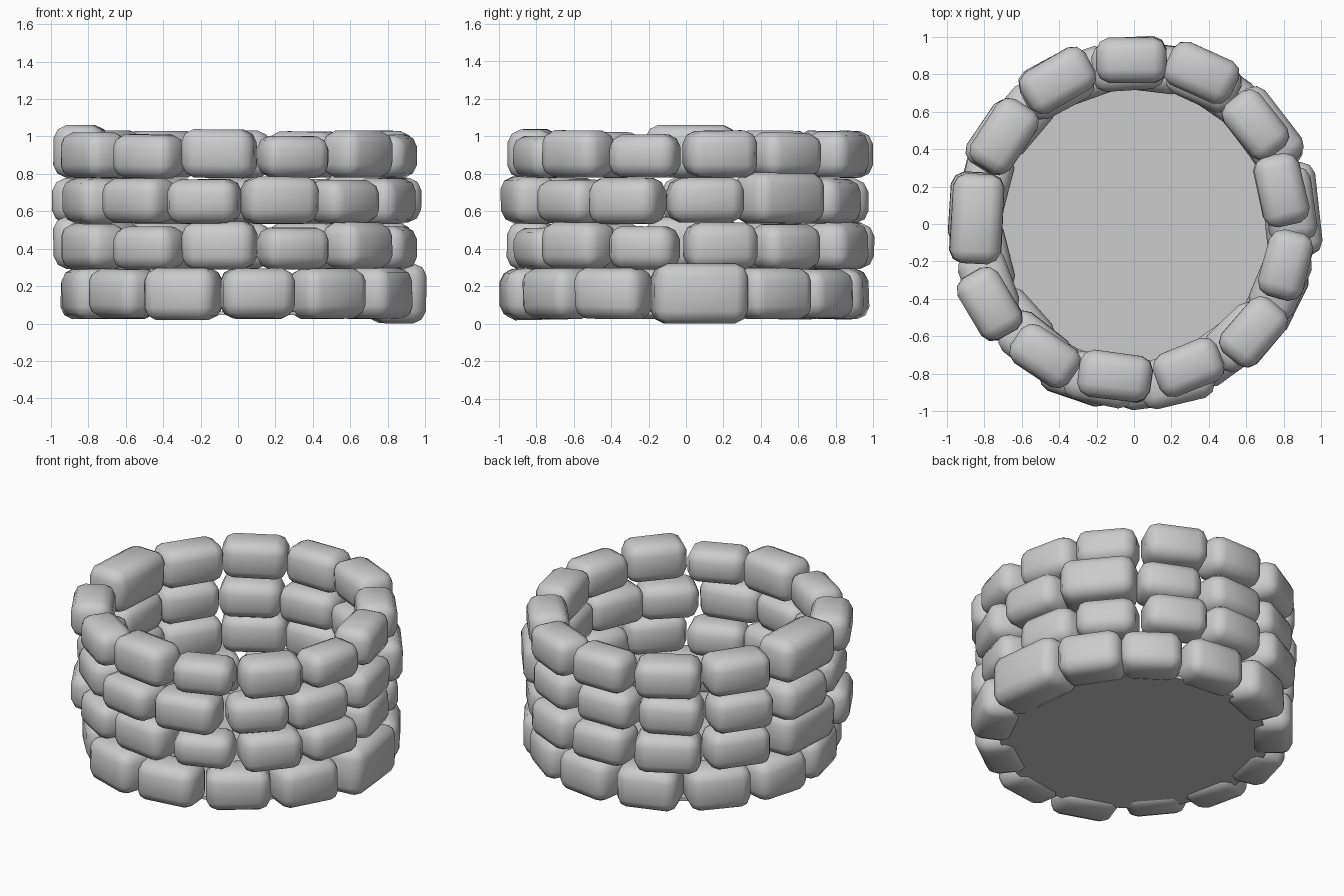
import bpy, bmesh, math, random
from mathutils import Matrix, Vector

if "Cube" in bpy.data.objects:
    bpy.data.objects.remove(bpy.data.objects["Cube"])

random.seed(4)


def stone(name, angle, length, radius, base, height, depth):
    """Rounded, slightly irregular block set tangentially on the ring."""
    bm = bmesh.new()
    bmesh.ops.create_cube(bm, size=1)
    for v in bm.verts:
        v.co = Vector((v.co.x * depth, v.co.y * length, v.co.z * height))
        v.co += Vector([random.uniform(-.006, .006) for _ in range(3)])
    bmesh.ops.bevel(bm, geom=bm.edges[:], offset=.068, segments=2,
                    profile=.45, affect='EDGES')
    a = math.radians(angle)
    bm.transform(Matrix.Translation((radius * math.cos(a), radius * math.sin(a),
                                     base + height / 2))
                 @ Matrix.Rotation(a + random.uniform(-.03, .03), 4, 'Z'))
    for f in bm.faces:
        f.smooth = True
    me = bpy.data.meshes.new(name)
    bm.to_mesh(me)
    bm.free()
    ob = bpy.data.objects.new(name, me)
    bpy.context.collection.objects.link(ob)


# Bottom course: angle, length, radius
bottom = [(5, .50, .845), (33, .40, .85), (57, .37, .85), (83, .38, .84),
          (110, .39, .84), (138, .39, .83), (165, .38, .82), (193, .38, .81),
          (221, .37, .81), (250, .40, .86), (277, .385, .86), (305, .39, .83),
          (333, .40, .85)]
# Third course: angle, length, radius
third = [(7, .40, .84), (36, .46, .85), (64, .38, .85), (92, .385, .84),
         (119, .38, .84), (147, .39, .85), (175, .40, .86), (203, .38, .84),
         (231, .385, .84), (258, .38, .85), (285, .40, .86), (313, .37, .83),
         (338, .39, .84)]
# Second and top courses: angle, length, radius, height
even = [(91, .38, .875, .25), (66, .385, .885, .25), (39, .37, .84, .24),
        (13, .385, .81, .25), (-15, .365, .84, .23), (-42, .38, .86, .25),
        (-69, .37, .82, .22), (-97, .39, .82, .255), (-124, .37, .85, .23),
        (-151, .38, .88, .24), (178, .48, .84, .28), (146, .40, .84, .25),
        (118, .40, .87, .25)]

for i, (a, l, r) in enumerate(bottom):
    h = .11 + .41 * l
    stone(f"bottom_stone_{i}", a, l, r, .16 - h / 2, h, .15 + .28 * l)
for i, (a, l, r) in enumerate(third):
    stone(f"third_stone_{i}", a, l, r, .535, .075 + .43 * l, .15 + .28 * l)
for name, base in (("second", .29), ("top", .78)):
    for i, (a, l, r, h) in enumerate(even):
        stone(f"{name}_stone_{i}", a, l, r, base, h, .145 + .27 * l)

# Flat floor inside the ring
bpy.ops.mesh.primitive_cylinder_add(vertices=48, radius=.81, depth=.02,
                                    location=(0, 0, .055))
bpy.context.object.name = "floor"
bpy.ops.object.shade_smooth_by_angle()
